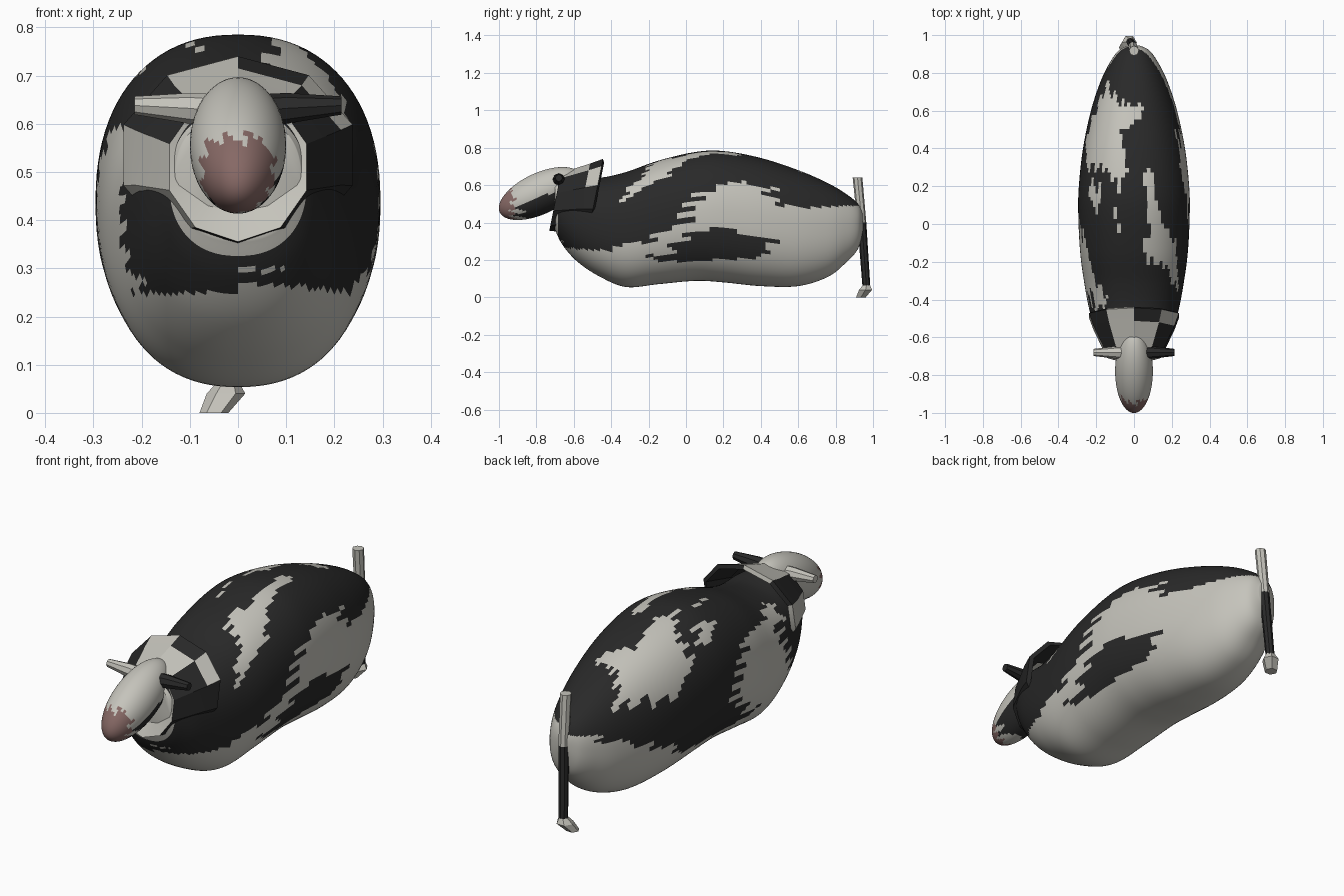
import bpy
import bmesh
import math
from mathutils import Matrix, Vector

if "Cube" in bpy.data.objects:
    bpy.data.objects.remove(bpy.data.objects["Cube"], do_unlink=True)


def make_material(name, colour):
    mat = bpy.data.materials.new(name)
    mat.use_nodes = True
    mat.diffuse_color = (*colour, 1)
    shader = next(n for n in mat.node_tree.nodes if n.type == 'BSDF_PRINCIPLED')
    shader.inputs["Base Color"].default_value = (*colour, 1)
    shader.inputs["Roughness"].default_value = 0.8
    return mat


MATERIALS = [
    make_material("cream_hide", (0.56, 0.55, 0.50)),
    make_material("black_hide", (0.022, 0.022, 0.022)),
    make_material("muzzle_pink", (0.24, 0.14, 0.13)),
]
CREAM, BLACK, PINK = range(3)


def finish(bm, name, rule, smooth_angle=None):
    """Colour each face by a rule and link the mesh as a named object."""
    bmesh.ops.recalc_face_normals(bm, faces=bm.faces)
    bm.faces.ensure_lookup_table()
    for face in bm.faces:
        face.material_index = rule(face.calc_center_median(), face.index)
    mesh = bpy.data.meshes.new(name)
    bm.to_mesh(mesh)
    bm.free()
    for mat in MATERIALS:
        mesh.materials.append(mat)
    obj = bpy.data.objects.new(name, mesh)
    bpy.context.collection.objects.link(obj)
    if smooth_angle:
        bpy.ops.object.select_all(action='DESELECT')
        obj.select_set(True)
        bpy.context.view_layer.objects.active = obj
        bpy.ops.object.shade_smooth_by_angle(angle=math.radians(smooth_angle))
    return obj


def loft(rings, caps=True):
    """Skin a row of equal rings of points."""
    bm = bmesh.new()
    rows = [[bm.verts.new(p) for p in ring] for ring in rings]
    count = len(rows[0])
    for a, b in zip(rows, rows[1:]):
        for i in range(count):
            j = (i + 1) % count
            bm.faces.new((a[i], a[j], b[j], b[i]))
    if caps:
        bm.faces.new(rows[0])
        bm.faces.new(rows[-1])
    return bm


def flat_ring(x, y, z, radius, sides):
    turns = [math.tau * i / sides for i in range(sides)]
    return [Vector((x + radius * math.cos(t), y + radius * math.sin(t), z)) for t in turns]


def zigzag(value, period):
    """Sawtooth between -1 and 1 for ragged fur edges."""
    t = value / period % 1
    return 4 * abs(t - 0.5) - 1


def inside(u, v, poly):
    hit = False
    for (a, b), (c, d) in zip(poly, poly[1:] + poly[:1]):
        if (b > v) != (d > v) and u < (c - a) * (v - b) / (d - b) + a:
            hit = not hit
    return hit


def piecewise(y, points):
    for (a, za), (b, zb) in zip(points, points[1:]):
        if y <= b:
            return za + (zb - za) * max(0, (y - a) / (b - a))
    return points[-1][1]


# Body: length position, underside, back and half width at each station
STATIONS = [Vector(s) for s in (
    (-.70, .36, .62, .13), (-.66, .28, .64, .16), (-.58, .19, .65, .20),
    (-.46, .11, .64, .235), (-.32, .055, .67, .262), (-.15, .07, .73, .285),
    (.05, .088, .777, .295), (.2, .08, .782, .292), (.4, .06, .745, .27),
    (.6, .06, .68, .228), (.76, .11, .61, .175), (.86, .19, .55, .125),
    (.92, .26, .50, .08), (.945, .35, .45, .03))]


def spline(points, steps):
    padded = [points[0], *points, points[-1]]
    out = []
    for a, b, c, d in zip(padded, padded[1:], padded[2:], padded[3:]):
        for i in range(steps):
            t = i / steps
            out.append(b + (c - a) * (t / 2) + (a * 2 - b * 5 + c * 4 - d) * (t * t / 2)
                       + (b * 3 - a - c * 3 + d) * (t ** 3 / 2))
    return out + [points[-1]]


def soft_power(value, power=0.88):
    return math.copysign(abs(value) ** power, value)


def body_ring(station, sides=96):
    y, low, high, width = station
    ring = []
    for i in range(sides):
        t = math.tau * i / sides
        ring.append(Vector((width * soft_power(math.cos(t)), y,
                            (low + high) / 2 + (high - low) / 2 * soft_power(math.sin(t)))))
    return ring


# Height of the pale belly's ragged edge along each flank
BELLY_LEFT = [(-.7, .30), (-.6, .26), (-.45, .25), (-.2, .30), (0, .42), (.05, .5),
              (.12, .58), (.3, .62), (.42, .6), (.45, .52), (.6, .48), (.95, .49)]
BELLY_RIGHT = [(-.7, .25), (-.5, .25), (-.42, .4), (-.35, .58), (-.1, .6), (0, .5),
               (.08, .33), (.2, .25), (.4, .26), (.6, .32), (.8, .41), (.95, .46)]
# Pale patches on the back, seen in plan, and dark patches on the flanks
BACK_PATCHES = [
    [(.07, .34), (.12, .15), (.14, .02), (.22, -.1), (.24, -.4), (.17, -.22),
     (.04, -.18), (.09, 0), (.05, .2)],
    [(-.14, .74), (-.07, .63), (.05, .63), (.03, .55), (-.07, .5), (-.07, .4),
     (-.03, .32), (-.07, .18), (-.15, .29), (-.25, .3), (-.26, .45), (-.18, .66)],
    [(-.24, .22), (-.17, .18), (-.18, .08), (-.23, .1)],
    [(-.1, .05), (-.06, .04), (-.06, -.02), (-.1, 0)],
    [(-.25, -.28), (-.2, -.3), (-.13, -.42), (-.2, -.45)],
]
FLANK_PATCH = [(-.2, .19), (.42, .21), (.46, .33), (.3, .34), (.1, .37), (0, .3)]


def body_colour(p, index):
    if p.y < -.685:
        return CREAM
    y = p.y + .07 * zigzag(p.z, .055)
    left = p.x > 0
    if p.z > .5:
        back_y = p.y + .04 * zigzag(p.x, .04)
        if any(inside(p.x, back_y, patch) for patch in BACK_PATCHES):
            return CREAM
    if p.z < piecewise(y, BELLY_LEFT if left else BELLY_RIGHT):
        if abs(p.x) > .15 and inside(y, p.z, FLANK_PATCH):
            return BLACK
        return CREAM
    return BLACK


finish(loft([body_ring(s) for s in spline(STATIONS, 8)]), "body", body_colour, 60)


# Collar: tilted ten-sided funnel, flaring backwards to a thick lip
def collar_ring(y, z, width, height, sides=10):
    ring = []
    for i in range(sides):
        t = math.tau * i / sides
        rise = height * math.cos(t)
        ring.append(Vector((width * math.sin(t), y + .2 * rise, z + rise)))
    return ring


def collar_colour(p, index):
    band, side = divmod(index, 10)
    if band < 1 or side in (6, 7, 9):
        return CREAM
    if side == 0 and band == 1 or side == 1 and band == 2:
        return CREAM
    return BLACK


collar = [(-.68, .52, .10, .105), (-.70, .51, .15, .155), (-.55, .53, .225, .185),
          (-.485, .535, .25, .205), (-.475, .535, .23, .185), (-.60, .53, .18, .155)]
finish(loft([collar_ring(*r) for r in collar], caps=False), "collar", collar_colour, 25)


# Head: long egg tipped down towards the muzzle
def head_colour(p, index):
    jag = zigzag(p.x + p.z, .05)
    if p.y < -.925 + .02 * jag and p.z < .57 + .015 * jag:
        return PINK
    side_y = p.y + .05 * zigzag(p.z, .04)
    if p.x > -.06 and -.89 < side_y < -.66 and p.z < .53 + .35 * (p.y + .8):
        return BLACK
    return CREAM


head = bmesh.new()
pose = (Matrix.Translation((0, -.78, .555)) @ Matrix.Rotation(math.radians(115), 4, 'X')
        @ Matrix.Diagonal((.1, .11, .238, 1)))
bmesh.ops.create_uvsphere(head, u_segments=48, v_segments=40, radius=1, matrix=pose)
finish(head, "head", head_colour, 60)

# Ears: blunt tapered pegs, one dark and one pale
for side, name, colour in ((1, "left_ear", BLACK), (-1, "right_ear", CREAM)):
    rings = []
    for x, z, radius in ((.06, .628, .034), (.10, .632, .032), (.215, .638, .019)):
        rings.append([Vector((side * x, -.68 + p.x, z + p.y))
                      for p in flat_ring(0, 0, 0, radius, 8)])
    finish(loft(rings), name, lambda p, i, c=colour: c, 40)

# Tail: thin hanging rod with a pale top
tail = [(0, .917, .64, .026), (-.005, .94, .40, .024), (-.02, .965, .05, .021)]
finish(loft([flat_ring(*r, 8) for r in tail]), "tail",
       lambda p, i: CREAM if p.z > .41 else BLACK, 40)

# Tail tuft: small bent knob at the tip
tuft = [(-.02, .965, .065, .022), (-.025, .96, .04, .04), (-.05, .935, 0, .03)]
finish(loft([flat_ring(*r, 6) for r in tuft]), "tail_tuft", lambda p, i: CREAM)
